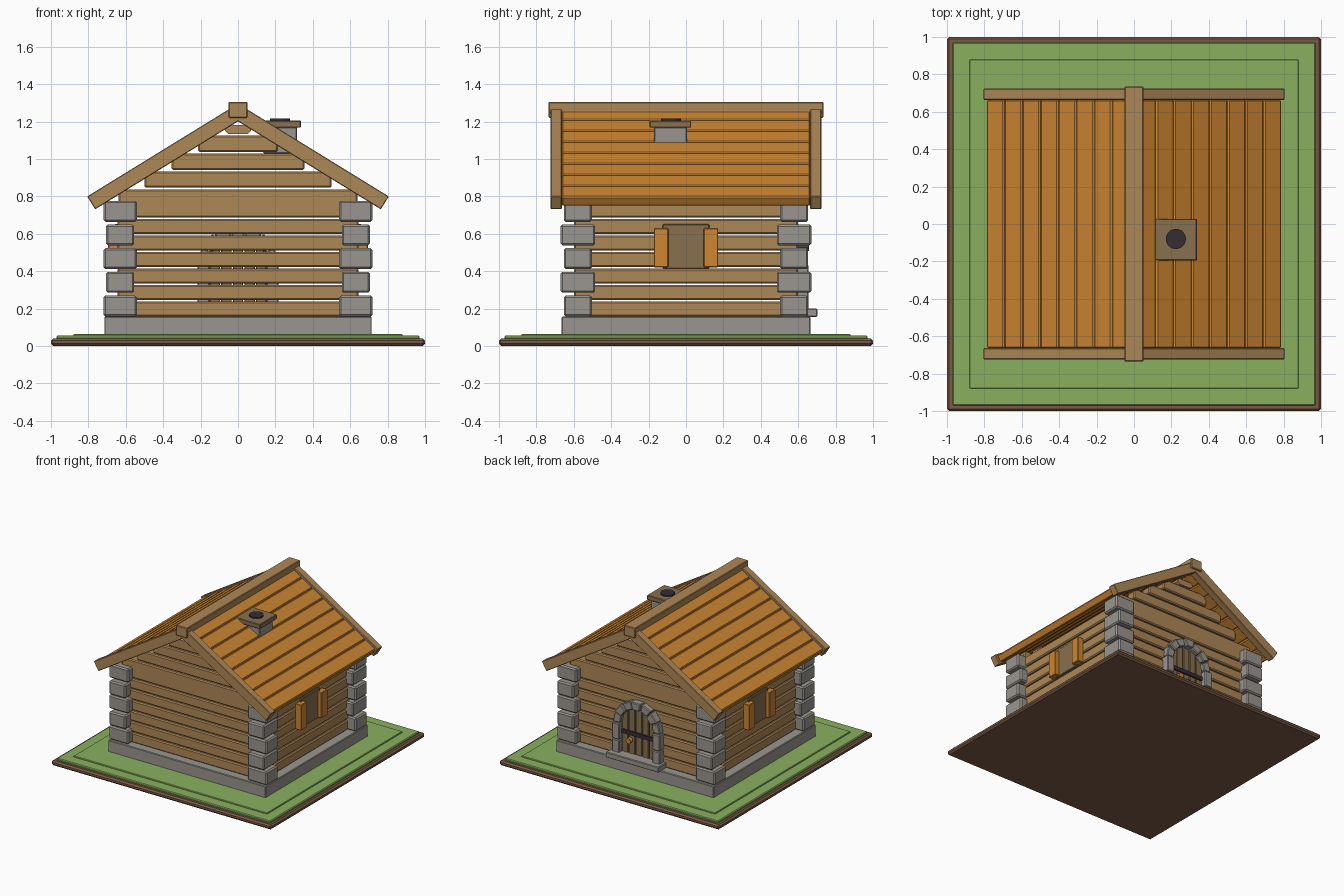
import bpy, bmesh, math
from mathutils import Matrix, Vector

if "Cube" in bpy.data.objects:
    bpy.data.objects.remove(bpy.data.objects["Cube"])


def material(name, hex_code):
    srgb = [int(hex_code[i:i + 2], 16) / 255 for i in (0, 2, 4)]
    col = [c / 12.92 if c < 0.04 else ((c + 0.055) / 1.055) ** 2.4 for c in srgb] + [1]
    m = bpy.data.materials.new(name)
    m.use_nodes = True
    m.diffuse_color = col
    m.node_tree.nodes["Principled BSDF"].inputs["Base Color"].default_value = col
    return m


SOIL = material("soil brown", "7A5B45")
GRASS = material("grass green", "8AB05F")
STONE = material("grey stone", "9A9690")
LOG = material("log tan", "AE8857")
PLANK = material("orange plank", "CD8632")
DARK = material("weathered brown", "88704F")
IRON = material("black iron", "352D33")


def finish(name, bm, mat, bevel=0.0):
    bmesh.ops.recalc_face_normals(bm, faces=bm.faces)
    if bevel:
        bmesh.ops.bevel(bm, geom=bm.edges[:], offset=bevel, segments=1,
                        affect='EDGES', clamp_overlap=True)
    me = bpy.data.meshes.new(name)
    bm.to_mesh(me)
    bm.free()
    me.materials.append(mat)
    ob = bpy.data.objects.new(name, me)
    bpy.context.collection.objects.link(ob)
    return ob


def box(name, center, size, mat, bevel=0.0, rot=0.0, axis='Y'):
    bm = bmesh.new()
    bmesh.ops.create_cube(bm, size=1)
    bm.transform(Matrix.Translation(center) @ Matrix.Rotation(rot, 4, axis)
                 @ Matrix.Diagonal((*size, 1)))
    return finish(name, bm, mat, bevel)


def span(name, lo, hi, mat, bevel=0.0):
    lo, hi = Vector(lo), Vector(hi)
    return box(name, (lo + hi) / 2, hi - lo, mat, bevel)


def prism(name, outline, y0, y1, mat, bevel=0.0):
    # Outline in x and z, extruded along y
    bm = bmesh.new()
    face = bm.faces.new([bm.verts.new((x, y0, z)) for x, z in outline])
    new = bmesh.ops.extrude_face_region(bm, geom=[face])["geom"]
    bmesh.ops.translate(bm, vec=(0, y1 - y0, 0),
                        verts=[v for v in new if isinstance(v, bmesh.types.BMVert)])
    return finish(name, bm, mat, bevel)


# Ground and foundation
span("soil_slab", (-1, -1, 0), (1, 1, 0.04), SOIL, 0.012)
span("grass_layer", (-0.97, -0.97, 0.03), (0.97, 0.97, 0.055), GRASS, 0.006)
span("grass_mound", (-0.88, -0.88, 0.05), (0.88, 0.88, 0.064), GRASS, 0.004)
span("foundation", (-0.715, -0.665, 0.055), (0.715, 0.665, 0.157), STONE, 0.005)

# Log walls
WX, WY, T = 0.645, 0.6, 0.08
PITCH, LOG_H = 0.0885, 0.08
for i in range(7):
    z = 0.157 + PITCH * i + LOG_H / 2
    for s in (-1, 1):
        box("end_wall_log", (0, s * (WY - T / 2), z), (2 * WX, T, LOG_H), LOG, 0.008)
        box("side_wall_log", (s * (WX - T / 2), 0, z), (T, 2 * WY - T, LOG_H), LOG, 0.008)

# Gable logs
for s in (-1, 1):
    for i, half in enumerate((0.64, 0.5, 0.355, 0.213)):
        box("gable_log", (0, s * (WY - T / 2), 0.793 + 0.096 * i), (2 * half, T, 0.086), LOG, 0.008)
    prism("gable_cap", [(-0.07, 1.18), (-0.07, 1.15), (-0.05, 1.132),
                        (0.05, 1.132), (0.07, 1.15), (0.07, 1.18)],
          s * (WY - T), s * WY, LOG)

# Stacked corner stones
for sx in (-1, 1):
    for sy in (-1, 1):
        for i in range(5):
            size = (0.15, 0.185, 0.112) if i % 2 else (0.178, 0.15, 0.112)
            box("corner_stone", (sx * 0.63, sy * 0.578, 0.214 + 0.1265 * i), size, STONE, 0.01)

# Roof: planks, barge boards and ridge beam
SLOPE = math.radians(31.6)
along = Vector((-math.cos(SLOPE), 0, math.sin(SLOPE)))
for s in (-1, 1):
    def roof_point(d):
        p = Vector((0.785, 0, 0.765)) + along * d
        return Vector((s * p.x, 0, p.z))
    for i in range(8):
        box("roof_plank", roof_point(0.012 + 0.1125 * (i + 0.5)), (0.111, 1.33, 0.06),
            PLANK, 0.008, s * SLOPE)
    for sy in (-1, 1):
        box("barge_board", roof_point(0.455) + Vector((0, sy * 0.694, 0)),
            (0.91, 0.06, 0.081), LOG, 0.004, s * SLOPE)
span("ridge_beam", (-0.051, -0.735, 1.22), (0.051, 0.735, 1.305), LOG, 0.005)

# Chimney
span("chimney_shaft", (0.135, -0.17, 1.03), (0.315, 0.005, 1.17), STONE, 0.004)
span("chimney_cap", (0.112, -0.195, 1.167), (0.336, 0.028, 1.205), DARK, 0.004)
bm = bmesh.new()
bmesh.ops.create_cone(bm, cap_ends=True, segments=20, radius1=0.054, radius2=0.054, depth=0.02,
                      matrix=Matrix.Translation((0.224, -0.08, 1.206)))
finish("chimney_flue", bm, IRON)

# Side windows with open shutters
for s in (-1, 1):
    box("window_panel", (s * 0.645, 0, 0.532), (0.03, 0.25, 0.238), DARK, 0.004)
    for sy in (-1, 1):
        box("window_shutter", (s * 0.667, sy * 0.133, 0.525), (0.055, 0.077, 0.21), PLANK, 0.004)

# Door planks, straps and handle
R_IN, R_OUT, SPRING = 0.15, 0.215, 0.435
for i in range(5):
    x = -0.124 + 0.062 * i
    top = SPRING + math.sqrt(R_IN ** 2 - (abs(x) * 0.85) ** 2)
    span("door_plank", (x - 0.028, 0.58, 0.16), (x + 0.028, 0.615, top), DARK, 0.004)
box("door_strap", (0, 0.62, 0.37), (0.29, 0.016, 0.032), IRON)
bm = bmesh.new()
bmesh.ops.create_cone(bm, cap_ends=True, segments=12, radius1=0.022, radius2=0.022, depth=0.03,
                      matrix=Matrix.Translation((0.075, 0.63, 0.31)) @ Matrix.Rotation(math.pi / 2, 4, 'X'))
finish("door_handle", bm, PLANK)

# Stone doorway: jambs, arch stones and step
for s in (-1, 1):
    for z0, z1 in ((0.157, 0.3), (0.303, SPRING)):
        box("door_jamb", (s * 0.184, 0.617, (z0 + z1) / 2), (0.066, 0.075, z1 - z0), STONE, 0.006)
N = 7
for i in range(N):
    a0, a1 = (math.pi * (i + t) / N for t in (0.03, 0.97))
    ring = [(R_IN, a0), (R_OUT, a0), (R_OUT, a1), (R_IN, a1)]
    prism("arch_stone", [(r * math.cos(a), SPRING + r * math.sin(a)) for r, a in ring],
          0.575, 0.645 + 0.012 * (i % 2), STONE, 0.006)
span("door_step", (-0.24, 0.58, 0.155), (0.24, 0.702, 0.2), STONE, 0.005)
